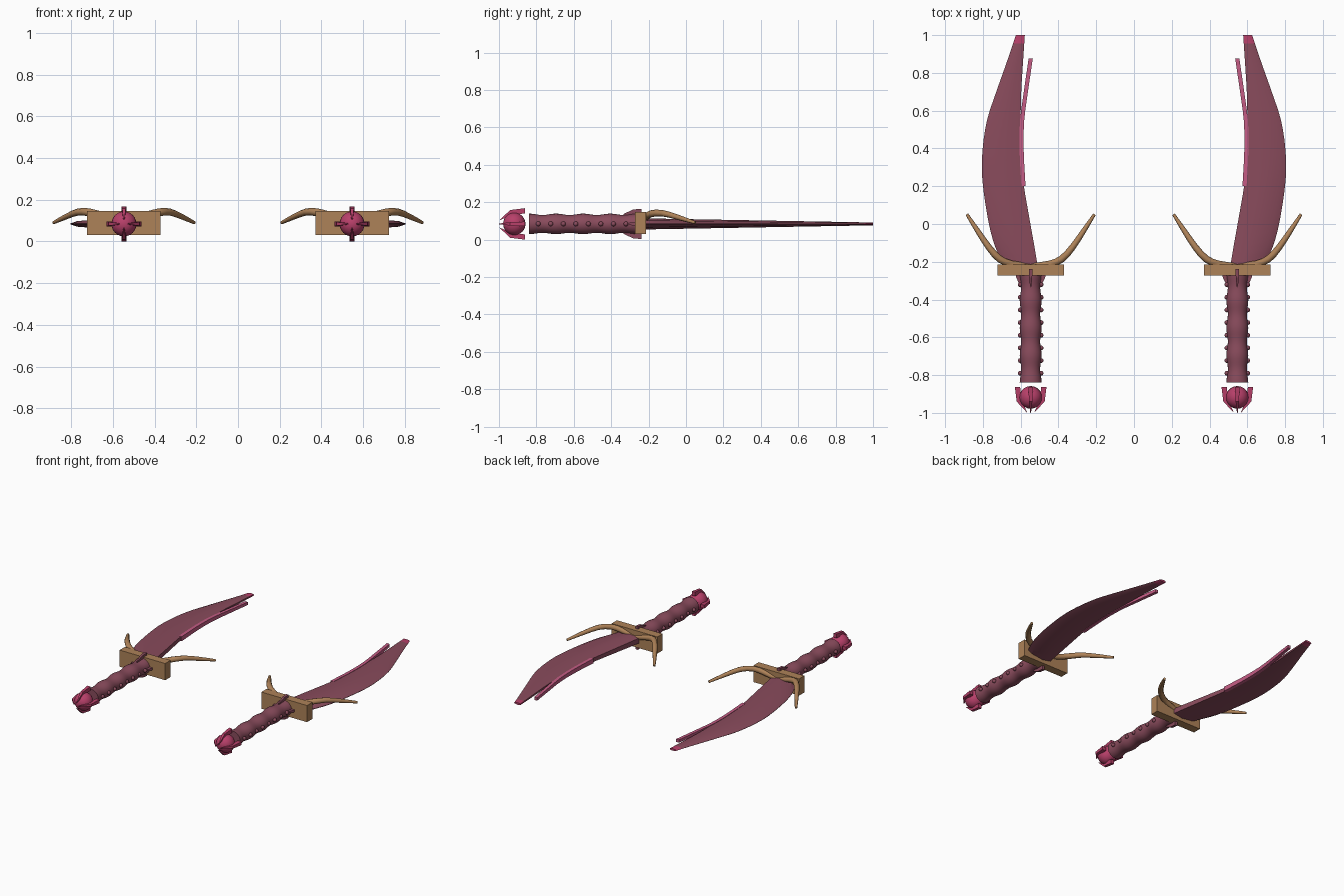
import bpy, bmesh, math
from mathutils import Vector, Matrix

if "Cube" in bpy.data.objects:
    bpy.data.objects.remove(bpy.data.objects["Cube"])

CX, CZ = 0.547, 0.084      # long axis of the right-hand dagger


def material(name, r, g, b):
    lin = lambda c: ((c / 255 + 0.055) / 1.055) ** 2.4
    m = bpy.data.materials.new(name)
    m.diffuse_color = (lin(r), lin(g), lin(b), 1)
    m.use_nodes = True
    m.node_tree.nodes["Principled BSDF"].inputs["Base Color"].default_value = m.diffuse_color
    return m


BURGUNDY = material("burgundy", 137, 75, 92)
PINK = material("bright pink", 184, 64, 106)
ROSE = material("rose", 196, 92, 132)
BRONZE = material("bronze", 174, 130, 88)


def finish(name, bm, mats, angle=35):
    """Make an object, mirrored across x = 0 for the second dagger."""
    bmesh.ops.recalc_face_normals(bm, faces=bm.faces)
    me = bpy.data.meshes.new(name)
    bm.to_mesh(me)
    bm.free()
    ob = bpy.data.objects.new(name, me)
    bpy.context.collection.objects.link(ob)
    for m in mats:
        me.materials.append(m)
    bpy.context.view_layer.objects.active = ob
    ob.select_set(True)
    if angle:
        bpy.ops.object.shade_smooth_by_angle(angle=math.radians(angle))
    ob.select_set(False)
    mod = ob.modifiers.new("pair", 'MIRROR')
    mod.use_mirror_merge = False
    return ob


def loft(bm, rings):
    """Skin a list of equal-length rings and cap both ends."""
    vs = [[bm.verts.new(p) for p in ring] for ring in rings]
    n = len(vs[0])
    for a, b in zip(vs, vs[1:]):
        for i in range(n):
            bm.faces.new((a[i], a[(i + 1) % n], b[(i + 1) % n], b[i]))
    bm.faces.new(vs[0])
    bm.faces.new(vs[-1])


def spline(pts, steps):
    """Catmull-Rom interpolation through tuples of any length."""
    p = [pts[0]] + list(pts) + [pts[-1]]
    out = []
    for i in range(1, len(p) - 2):
        for k in range(steps):
            t = k / steps
            out.append([0.5 * (2 * b + (c - a) * t + (2 * a - 5 * b + 4 * c - d) * t * t
                               + (3 * b - a - 3 * c + d) * t ** 3)
                        for a, b, c, d in zip(*p[i - 1:i + 3])])
    return out + [list(pts[-1])]


# blade: y, inner edge x, outer edge x
outline = [(-0.24, 0.507, 0.68), (-0.12, 0.527, 0.735), (0.02, 0.552, 0.772),
           (0.235, 0.588, 0.803), (0.39, 0.598, 0.802), (0.55, 0.600, 0.778),
           (0.70, 0.597, 0.729), (0.85, 0.588, 0.676), (0.955, 0.581, 0.640),
           (1.0, 0.578, 0.625)]
section = [(0, 0.6), (0.35, 1), (0.85, 0.62), (1, 0.05),
           (1, -0.05), (0.85, -0.62), (0.35, -1), (0, -0.6)]
bm = bmesh.new()
rings = []
for y, a, b in spline(outline, 3):
    t = 0.030 - 0.0225 * (y + 0.24) / 1.24
    rings.append([(a + u * (b - a), y, CZ + v * t) for u, v in section])
loft(bm, rings)
for f in bm.faces:                       # bright tip
    f.material_index = int(f.calc_center_median().y > 0.955)
finish("blade", bm, [BURGUNDY, PINK], 25)

# thin strip leaving the inner edge of the blade
bm = bmesh.new()
path = [(0.20, 0.585), (0.39, 0.595), (0.55, 0.592), (0.71, 0.571), (0.875, 0.547)]
rings = []
for y, x in spline(path, 3):
    h = 0.016 - 0.006 * (y - 0.2) / 0.675
    rings.append([(x + sx * 0.011, y, CZ + sz * h)
                  for sx, sz in ((-1, -1), (1, -1), (1, 1), (-1, 1))])
loft(bm, rings)
finish("edge_strip", bm, [ROSE], 30)

# grip: wavy round handle
bm = bmesh.new()
rings = []
for i in range(33):
    t = i / 32
    r = 0.054 + 0.004 * math.cos(t * 4 * math.tau)
    rings.append([(CX + r * math.cos(k * math.tau / 24), -0.84 + 0.58 * t,
                   CZ + 0.95 * r * math.sin(k * math.tau / 24)) for k in range(24)])
loft(bm, rings)
finish("grip", bm, [BURGUNDY])

# rows of studs on both sides of the grip
bm = bmesh.new()
for i in range(8):
    for s in (-1, 1):
        bmesh.ops.create_uvsphere(
            bm, u_segments=10, v_segments=6, radius=0.013,
            matrix=Matrix.Translation((CX + s * 0.055, -0.79 + i * 0.067, CZ)))
finish("grip_studs", bm, [BURGUNDY])

# guard block
bm = bmesh.new()
bmesh.ops.create_cube(bm, size=1, matrix=Matrix.Translation((CX, -0.243, 0.089))
                      @ Matrix.Diagonal((0.352, 0.058, 0.116, 1)))
finish("guard", bm, [BRONZE], 0)

# curved guard prongs: side offset, y, z, radius
prong = [(0.00, -0.225, 0.095, 0.017), (0.10, -0.212, 0.122, 0.018),
         (0.165, -0.185, 0.139, 0.019), (0.22, -0.125, 0.141, 0.017),
         (0.275, -0.045, 0.120, 0.014), (0.337, 0.05, 0.090, 0.008)]
bm = bmesh.new()
for s in (-1, 1):
    pts = spline(prong, 2)
    pos = [Vector((CX + s * p[0], p[1], p[2])) for p in pts]
    rings = []
    for i, c in enumerate(pos):
        d = (pos[min(i + 1, len(pos) - 1)] - pos[max(i - 1, 0)]).normalized()
        u = d.cross(Vector((0, 0, 1))).normalized()
        v = u.cross(d)
        rings.append([c + pts[i][3] * (u * math.cos(k * math.tau / 8) + v * math.sin(k * math.tau / 8))
                      for k in range(8)])
    loft(bm, rings)
finish("guard_prongs", bm, [BRONZE], 50)


def claws(name, profile, mat):
    """Four claws round the axis; profile is radius, y, half width."""
    bm = bmesh.new()
    for q in range(4):
        rot = Matrix.Rotation(q * math.pi / 2, 3, 'Y')
        base = Vector((CX, 0, CZ))
        loft(bm, [[base + rot @ Vector((r, y, s * w)) for r, y, w in profile] for s in (-1, 1)])
    finish(name, bm, [mat], 0)


# pommel ball and the claws holding it
bm = bmesh.new()
bmesh.ops.create_uvsphere(bm, u_segments=20, v_segments=12, radius=0.06,
                          matrix=Matrix.Translation((CX, -0.918, CZ)))
finish("pommel_ball", bm, [PINK])
claws("pommel_claws", [(0.084, -0.862, 0.012), (0.056, -0.862, 0.012), (0.048, -0.93, 0.009),
                       (0.018, -1.0, 0.002), (0.074, -0.94, 0.009)], PINK)

# small claws where the grip meets the guard
claws("collar_claws", [(0.081, -0.238, 0.010), (0.045, -0.238, 0.010), (0.045, -0.335, 0.003),
                       (0.053, -0.335, 0.003), (0.077, -0.282, 0.008)], BURGUNDY)
